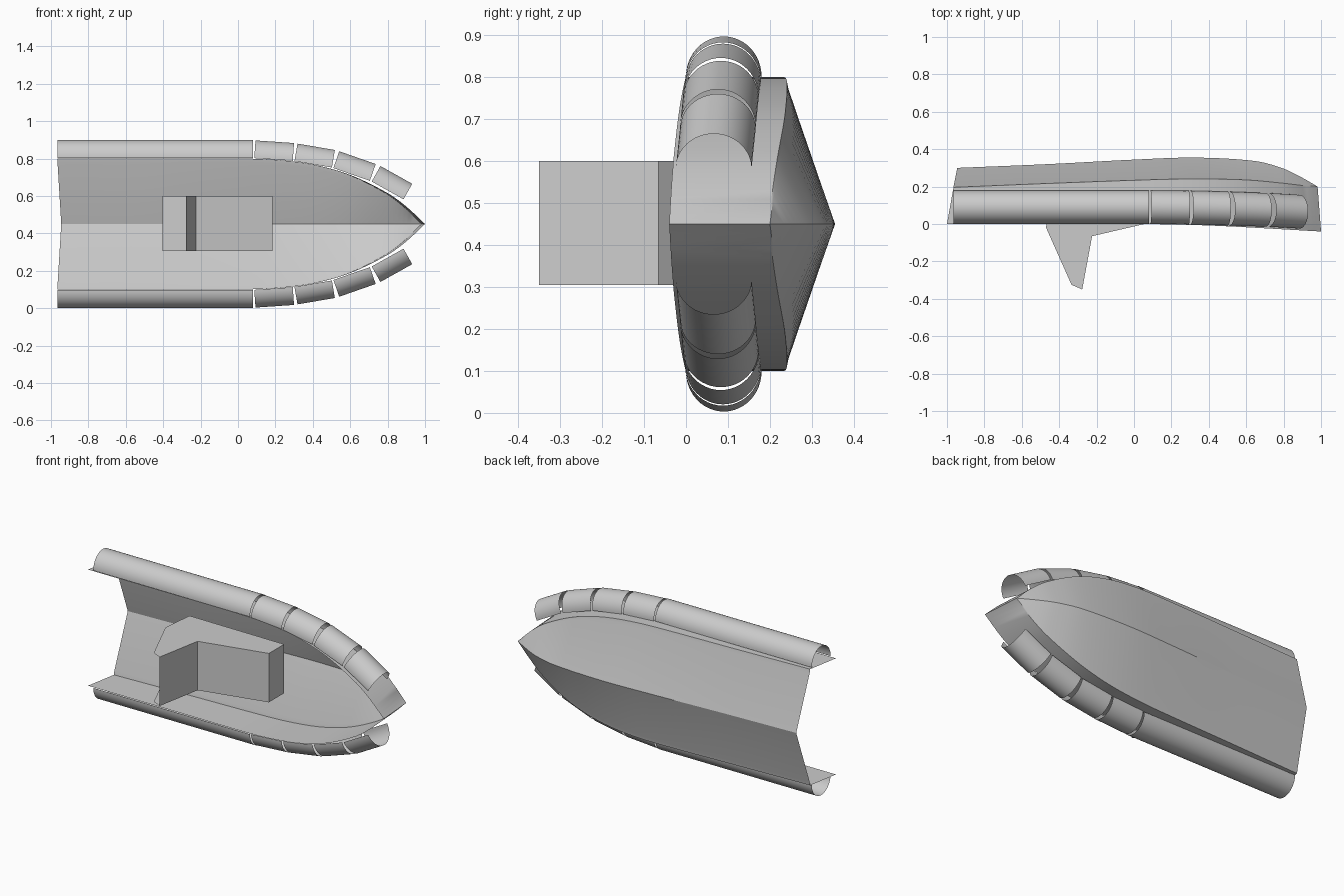
import bpy, bmesh, math
from mathutils import Vector

if "Cube" in bpy.data.objects:
    bpy.data.objects.remove(bpy.data.objects["Cube"])

MID = 0.45  # centre plane of the boat, which lies on its side with the keel at +y

grey = bpy.data.materials.new("hull_grey")
grey.use_nodes = True
grey.diffuse_color = (0.6, 0.6, 0.6, 1)
grey.node_tree.nodes["Principled BSDF"].inputs["Base Color"].default_value = (0.6, 0.6, 0.6, 1)


def finish(name, bm, smooth=True):
    bmesh.ops.remove_doubles(bm, verts=bm.verts, dist=0.0005)
    bmesh.ops.recalc_face_normals(bm, faces=bm.faces)
    me = bpy.data.meshes.new(name)
    bm.to_mesh(me)
    bm.free()
    me.materials.append(grey)
    ob = bpy.data.objects.new(name, me)
    bpy.context.collection.objects.link(ob)
    if smooth:
        bpy.ops.object.select_all(action="DESELECT")
        ob.select_set(True)
        bpy.context.view_layer.objects.active = ob
        bpy.ops.object.shade_smooth_by_angle(angle=math.radians(25))
    return ob


def curve(pts, x):
    """Smooth interpolation through (x, value) points."""
    def slope(i):
        a, b = pts[max(i - 1, 0)], pts[min(i + 1, len(pts) - 1)]
        return (b[1] - a[1]) / (b[0] - a[0])
    i = 0
    while i < len(pts) - 2 and x > pts[i + 1][0]:
        i += 1
    (x0, v0), (x1, v1) = pts[i], pts[i + 1]
    h = x1 - x0
    t = (x - x0) / h
    return (v0 * (1 + 2 * t) * (1 - t) ** 2 + slope(i) * h * t * (1 - t) ** 2
            + v1 * t * t * (3 - 2 * t) + slope(i + 1) * h * t * t * (t - 1))


def grid(bm, rows):
    rows = [[bm.verts.new(p) for p in r] for r in rows]
    for a, b in zip(rows, rows[1:]):
        for i in range(len(a) - 1):
            bm.faces.new((a[i], a[i + 1], b[i + 1], b[i]))


# Hull lines along the length: half beam, keel, chine and sheer
beam = [(-1, .35), (-.5, .35), (0, .35), (.2, .343), (.4, .318), (.6, .262),
        (.8, .165), (.9, .093), (1, 0)]
keel = [(-1, .3), (-.5, .32), (0, .345), (.32, .355), (.65, .337), (.8, .3), (.9, .255), (1, .2)]
chine = [(-1, .2), (-.5, .22), (0, .238), (.3, .245), (.6, .24), (.8, .223), (1, .2)]
sheer = [(-1, 0), (0, 0), (.4, -.008), (1, -.04)]

# Hull skin: bottom panel, chine flat and side wall on both sides
N = 48
bm = bmesh.new()
for side in (1, -1):
    rows = []
    for i in range(N + 1):
        x = -1 + 2 * (1 - (1 - i / N) ** 1.4)
        t = (x + 1) / 2
        w = curve(beam, x)
        xk, xc, xs = -.945 + 1.927 * t, -.965 + 1.947 * t, x
        yc = curve(chine, x)
        rows.append([(xk, curve(keel, x), MID),
                     (xc, yc, MID + side * w * .94),
                     (xc, yc - .004, MID + side * w),
                     (xs, curve(sheer, x), MID + side * w)])
    grid(bm, rows)
finish("hull", bm)

# Half-round side tubes, one long section then four shorter bow sections
sections = [((-.965, .354), (.08, .354), .09, .09),
            ((.087, .352), (.293, .338), .09, .088),
            ((.302, .336), (.502, .302), .088, .083),
            ((.51, .299), (.705, .231), .083, .076),
            ((.715, .227), (.885, .132), .076, .066)]
for side, label in ((1, "upper"), (-1, "lower")):
    for n, (a, b, ya, yb) in enumerate(sections):
        d = (Vector(b) - Vector(a)).normalized()
        out = Vector((-d.y, d.x))
        bm = bmesh.new()
        rows = []
        for p, yc in ((a, ya), (b, yb)):
            ring = []
            for k in range(25):
                ang = math.pi * k / 24
                q = Vector(p) + out * .095 * math.sin(ang)
                ring.append((q.x, yc - .09 * math.cos(ang), MID + side * q.y))
            rows.append(ring)
        grid(bm, rows)
        finish(f"{label}_tube_section_{n + 1}", bm)

# Console: two side panels joined by windscreen, sloped top, front and dash
outline = [(-.45, .18), (-.47, -.02), (-.334, -.325), (-.277, -.35),
           (-.224, -.065), (.185, .03), (.185, .175)]
dash = [(-.224, -.065), (-.404, -.02), (-.392, .18)]
Z0, Z1 = .305, .6
bm = bmesh.new()
for z in (Z0, Z1):
    bm.faces.new([bm.verts.new((x, y, z)) for x, y in outline])
for strip in (outline[3:], dash):
    grid(bm, [[(x, y, z) for x, y in strip] for z in (Z0, Z1)])
finish("console", bm, smooth=False)
